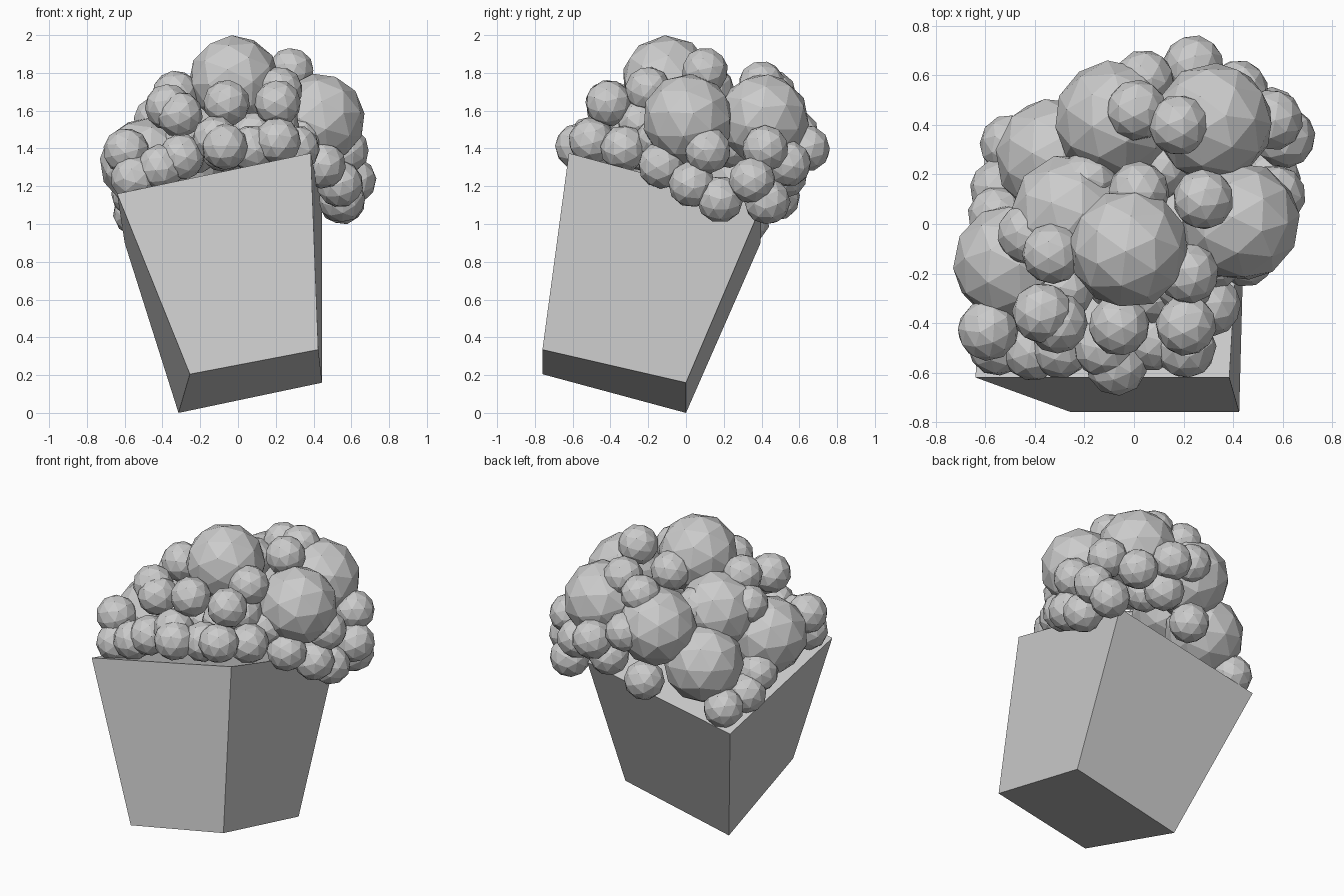
import bpy, bmesh, random
from mathutils import Matrix, Vector, Euler
from math import tau

random.seed(4)


def finish(bm, name):
    mesh = bpy.data.meshes.new(name)
    bm.to_mesh(mesh)
    bm.free()
    obj = bpy.data.objects.new(name, mesh)
    bpy.context.collection.objects.link(obj)
    return obj


def tapered_box(name, base, rim):
    bm = bmesh.new()
    lo = [bm.verts.new(p) for p in base]
    hi = [bm.verts.new(p) for p in rim]
    bm.faces.new(lo)
    bm.faces.new(hi)
    for i in range(4):
        j = (i + 1) % 4
        bm.faces.new((lo[i], lo[j], hi[j], hi[i]))
    bmesh.ops.recalc_face_normals(bm, faces=bm.faces)
    return finish(bm, name)


def kernels(name, radius, centres):
    bm = bmesh.new()
    for c in centres:
        spin = Euler([random.uniform(0, tau) for _ in range(3)]).to_matrix().to_4x4()
        bmesh.ops.create_icosphere(bm, subdivisions=2, radius=radius,
                                   matrix=Matrix.Translation(Vector(c)) @ spin)
    return finish(bm, name)


# tilted tapered tub, closed at the rim
tapered_box("tub",
            [(-.315, 0, 0), (.445, 0, .16), (.425, -.76, .335), (-.255, -.76, .205)],
            [(-.60, .395, .90), (.445, .40, 1.10), (.385, -.62, 1.375), (-.64, -.62, 1.16)])

# large puffs forming the heap
kernels("large_puffs", .243, [
    (-.02, -.10, 1.757), (.43, .01, 1.555), (.32, .41, 1.555), (-.08, .42, 1.49),
    (-.32, .27, 1.25), (-.26, .04, 1.50), (-.49, -.16, 1.32)])

# small puffs on the crown
kernels("crown_puffs", .124, [
    (.01, .46, 1.69), (.18, .40, 1.74), (.28, .10, 1.81), (-.19, .17, 1.55),
    (.02, .13, 1.72), (-.33, -.12, 1.69), (-.43, -.04, 1.55), (.22, -.20, 1.71)])

# small puffs along the front
kernels("front_puffs", .124, [
    (-.06, -.41, 1.64), (.21, -.41, 1.64), (-.37, -.36, 1.62), (-.31, -.40, 1.58),
    (-.59, -.43, 1.385), (-.55, -.49, 1.24), (-.41, -.51, 1.30), (-.30, -.50, 1.355),
    (-.12, -.50, 1.45), (-.07, -.57, 1.41), (.21, -.50, 1.44), (.31, -.33, 1.40),
    (.07, -.47, 1.40)])

# small puffs packed in the gaps of the heap
kernels("inner_puffs", .124, [
    (.32, -.14, 1.45), (-.28, -.26, 1.42), (.08, -.28, 1.47), (.10, .22, 1.42),
    (-.08, -.22, 1.40), (.20, -.24, 1.54)])

# small puffs spilling over the right side
kernels("right_puffs", .124, [
    (.45, -.13, 1.31), (.57, .115, 1.39), (.54, .03, 1.21), (.55, .18, 1.13),
    (.55, .43, 1.12), (.61, .35, 1.23), (.56, .42, 1.40)])

# small puffs along the back and left rim
kernels("back_puffs", .124, [
    (.24, .64, 1.40), (.04, .58, 1.48), (.42, .54, 1.32), (.20, .52, 1.26),
    (-.03, .48, 1.14), (-.50, .32, 1.02), (-.54, .14, 1.06), (-.55, .03, 1.16)])
